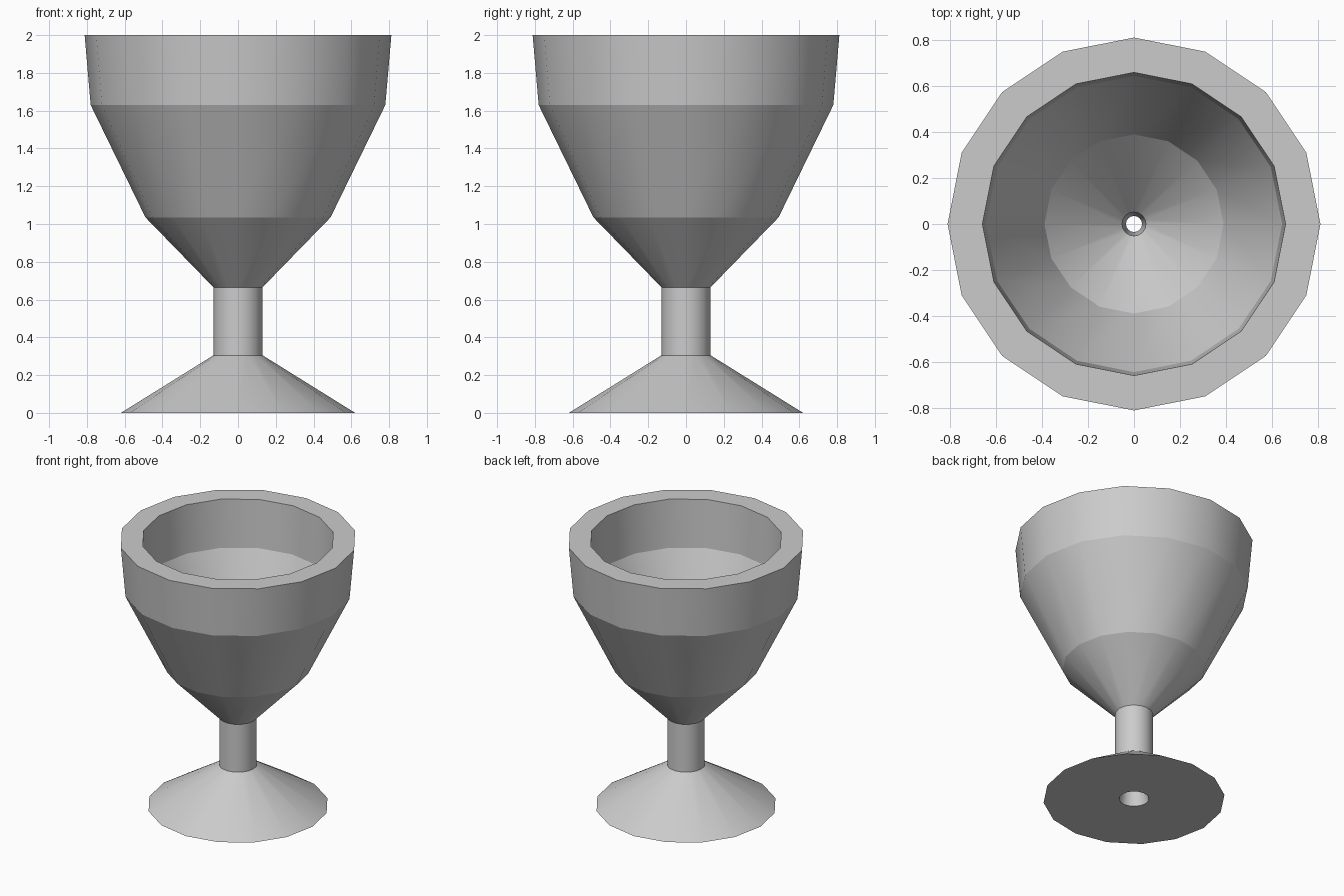
import bpy, bmesh, math

if "Cube" in bpy.data.objects:
    bpy.data.objects.remove(bpy.data.objects["Cube"])

SIDES = 16

# closed wall cross-section (radius, height): outside going up, inside going down
PROFILE = [
    (0.62, 0.0), (0.13, 0.305), (0.13, 0.665), (0.49, 1.035), (0.78, 1.63), (0.812, 2.0),
    (0.66, 2.0), (0.645, 1.64), (0.39, 1.10), (0.052, 0.76), (0.035, 0.33), (0.102, 0.0),
]


def lathe(name, profile, sides):
    """Revolve a closed profile around z, smooth around, sharp at each ring."""
    bm = bmesh.new()
    rings = []
    for r, z in profile:
        rings.append([bm.verts.new((r * math.cos(2 * math.pi * i / sides),
                                    r * math.sin(2 * math.pi * i / sides), z))
                      for i in range(sides)])
    for k, a in enumerate(rings):
        b = rings[(k + 1) % len(rings)]
        for i in range(sides):
            j = (i + 1) % sides
            bm.faces.new((a[i], a[j], b[j], b[i])).smooth = True
    # ring edges stay crisp
    for ring in rings:
        for i in range(sides):
            bm.edges.get((ring[i], ring[(i + 1) % sides])).smooth = False
    bmesh.ops.recalc_face_normals(bm, faces=bm.faces)
    mesh = bpy.data.meshes.new(name)
    bm.to_mesh(mesh)
    bm.free()
    obj = bpy.data.objects.new(name, mesh)
    bpy.context.collection.objects.link(obj)
    return obj


# goblet: foot, stem and thick-walled bowl in one turned piece
lathe("goblet", PROFILE, SIDES)
